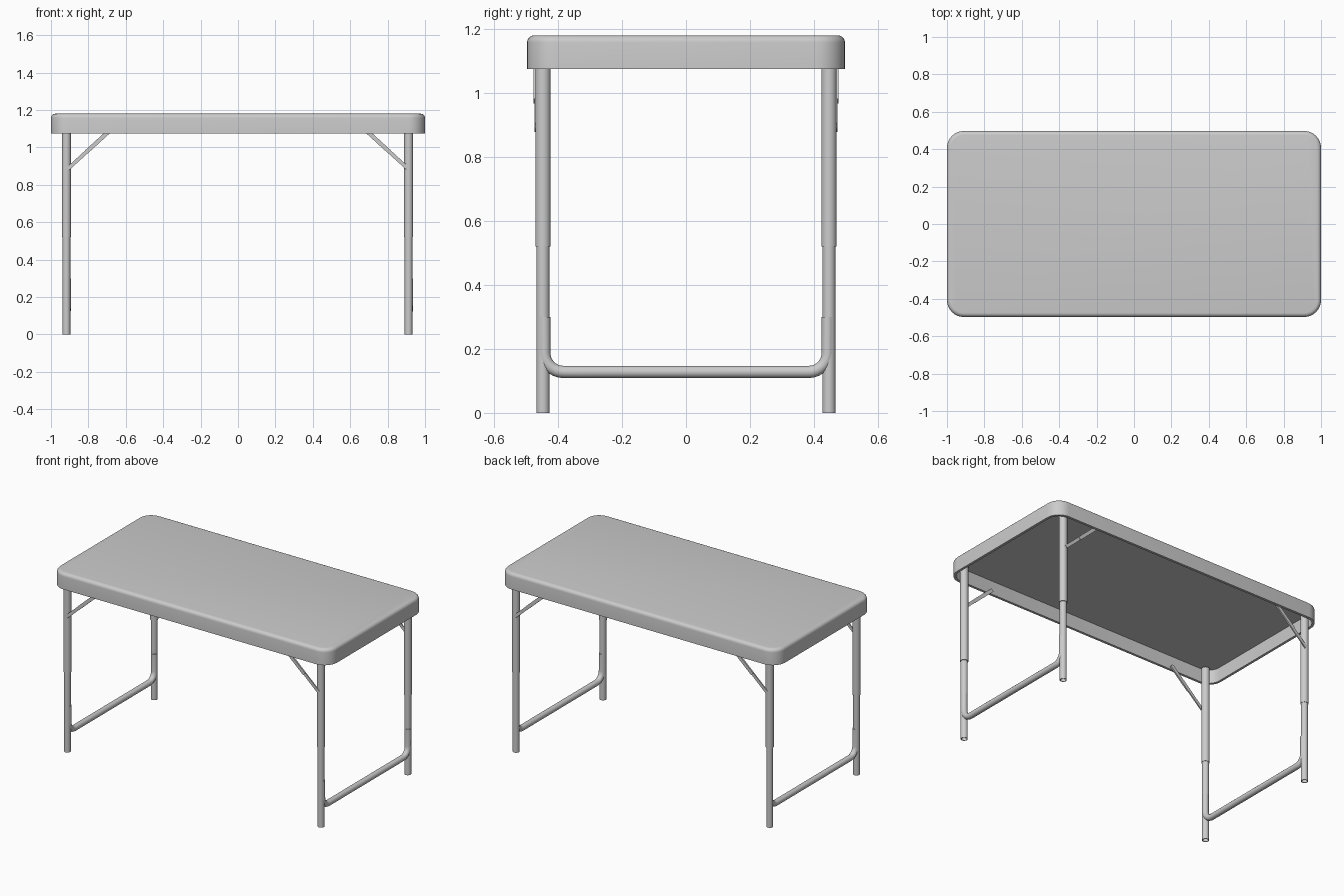
import bpy, bmesh
from math import sin, cos, pi, atan2, hypot
from mathutils import Matrix, Vector

if "Cube" in bpy.data.objects:
    bpy.data.objects.remove(bpy.data.objects["Cube"], do_unlink=True)

GREY = (0.6, 0.6, 0.6, 1)
grey = bpy.data.materials.new("light_grey")
grey.use_nodes = True
grey.diffuse_color = GREY
grey.node_tree.nodes["Principled BSDF"].inputs["Base Color"].default_value = GREY


def add_mesh(name, bm, angle=40):
    bmesh.ops.recalc_face_normals(bm, faces=bm.faces)
    mesh = bpy.data.meshes.new(name)
    bm.to_mesh(mesh)
    bm.free()
    obj = bpy.data.objects.new(name, mesh)
    bpy.context.collection.objects.link(obj)
    mesh.materials.append(grey)
    bpy.ops.object.select_all(action="DESELECT")
    obj.select_set(True)
    bpy.context.view_layer.objects.active = obj
    bpy.ops.object.shade_smooth_by_angle(angle=angle * pi / 180)
    return obj


def bridge(bm, rings, closed=False):
    pairs = list(zip(rings, rings[1:]))
    if closed:
        pairs.append((rings[-1], rings[0]))
    for a, b in pairs:
        n = len(a)
        for i in range(n):
            j = (i + 1) % n
            bm.faces.new((a[i], a[j], b[j], b[i]))


def rounded_ring(bm, inset, z, hx=1.0, hy=0.497, radius=0.09, steps=8):
    r = radius - inset
    ring = []
    for k, (sx, sy) in enumerate(((1, 1), (-1, 1), (-1, -1), (1, -1))):
        for s in range(steps + 1):
            a = (k + s / steps) * pi / 2
            ring.append(bm.verts.new((sx * (hx - radius) + r * cos(a),
                                      sy * (hy - radius) + r * sin(a), z)))
    return ring


def tube(name, x, y, z0, z1, radius, wall=0.004, sides=24):
    bm = bmesh.new()
    rings = []
    for r, z in ((radius, z0), (radius, z1), (radius - wall, z1), (radius - wall, z0)):
        rings.append([bm.verts.new((x + r * cos(2 * pi * i / sides),
                                    y + r * sin(2 * pi * i / sides), z))
                      for i in range(sides)])
    bridge(bm, rings, closed=True)
    return add_mesh(name, bm)


def strap(name, start, end, y, width, thickness):
    dx, dz = end[0] - start[0], end[1] - start[1]
    place = (Matrix.Translation(((start[0] + end[0]) / 2, y, (start[1] + end[1]) / 2))
             @ Matrix.Rotation(-atan2(dz, dx), 4, "Y")
             @ Matrix.Diagonal((hypot(dx, dz), thickness, width, 1)))
    bm = bmesh.new()
    bmesh.ops.create_cube(bm, size=1, matrix=place)
    return add_mesh(name, bm)


# Tabletop: hollow tray with a rounded upper edge
bm = bmesh.new()
sections = [(0.016, 1.163), (0.016, 1.075), (0, 1.075)]
for s in range(6):
    a = s / 5 * pi / 2
    sections.append((0.022 * (1 - cos(a)), 1.158 + 0.022 * sin(a)))
rings = [rounded_ring(bm, inset, z) for inset, z in sections]
bridge(bm, rings)
bm.faces.new(rings[0])
bm.faces.new(rings[-1])
add_mesh("tabletop", bm)

# Telescopic legs and folding braces at each corner
LEG_Y = 0.447
for side, sx, leg_x in (("left", 1, 0.912), ("right", -1, -0.917)):
    for end, sy in (("front", -1), ("back", 1)):
        label = f"{end}_{side}"
        y = sy * LEG_Y
        tube(f"{label}_upper_leg", leg_x, y, 0.52, 1.15, 0.024)
        tube(f"{label}_lower_leg", leg_x, y, 0, 0.6, 0.0205)
        low = Vector((sx * 0.91, 0.885))
        top = Vector((sx * 0.68, 1.095))
        joint = low.lerp(top, 0.43)
        strap(f"{label}_brace_lower", low, joint, sy * 0.47, 0.02, 0.007)
        strap(f"{label}_brace_upper", joint, top, sy * 0.472, 0.022, 0.01)

    # Bent crossbar joining the two legs of this end
    bend, bar_z, half = 0.06, 0.128, 0.443
    arc = [(half - bend + bend * cos(a), bar_z + bend - bend * sin(a))
           for a in (s / 8 * pi / 2 for s in range(9))]
    path = [(half, 0.3)] + arc
    path += [(-y, z) for y, z in reversed(path)]
    x = leg_x + 0.004
    bm = bmesh.new()
    rings = []
    for i, (y, z) in enumerate(path):
        before, after = path[max(i - 1, 0)], path[min(i + 1, len(path) - 1)]
        t = Vector((0, after[0] - before[0], after[1] - before[1])).normalized()
        across = t.cross(Vector((1, 0, 0)))
        rings.append([bm.verts.new(Vector((x, y, z)) + 0.019 *
                      (Vector((cos(a), 0, 0)) + across * sin(a)))
                      for a in (2 * pi * k / 20 for k in range(20))])
    bridge(bm, rings)
    bm.faces.new(rings[0])
    bm.faces.new(rings[-1])
    add_mesh(f"{side}_crossbar", bm)
